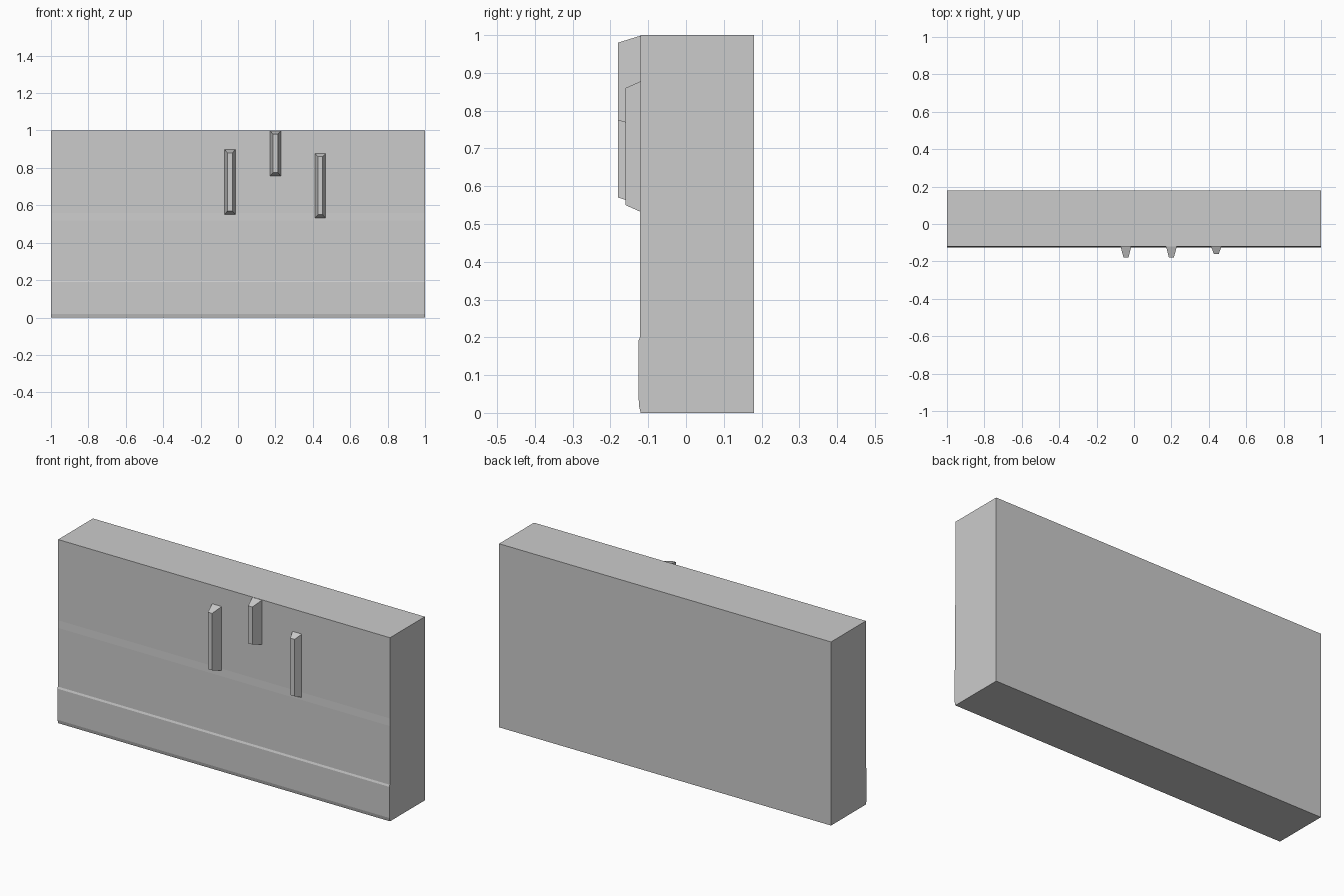
import bpy
import bmesh

cube = bpy.data.objects.get("Cube")
if cube:
    bpy.data.objects.remove(cube, do_unlink=True)

# One plain grey for the whole wall
grey = bpy.data.materials.new("plain grey")
grey.use_nodes = True
color = (0.6, 0.6, 0.6, 1)
grey.diffuse_color = color
grey.node_tree.nodes["Principled BSDF"].inputs["Base Color"].default_value = color


def loft(name, start, end):
    """Solid bridging two matching closed outlines."""
    bm = bmesh.new()
    a = [bm.verts.new(p) for p in start]
    b = [bm.verts.new(p) for p in end]
    bm.faces.new(a)
    bm.faces.new(b)
    for i in range(len(a)):
        j = (i + 1) % len(a)
        bm.faces.new((a[i], a[j], b[j], b[i]))
    bmesh.ops.recalc_face_normals(bm, faces=bm.faces)
    mesh = bpy.data.meshes.new(name)
    bm.to_mesh(mesh)
    bm.free()
    mesh.materials.append(grey)
    obj = bpy.data.objects.new(name, mesh)
    bpy.context.collection.objects.link(obj)
    return obj


# Wall slab with a shallow skirting band along the bottom front
profile = [(0.18, 0), (-0.12, 0), (-0.125, 0.02), (-0.126, 0.19),
           (-0.122, 0.2), (-0.122, 0.52), (-0.12, 0.56), (-0.12, 1), (0.18, 1)]
loft("wall_slab", [(-1, y, z) for y, z in profile], [(1, y, z) for y, z in profile])


def outline(x, half, y, low, high):
    return [(x - half, y, low), (x + half, y, low), (x + half, y, high), (x - half, y, high)]


# Tapered ribs standing out from the wall
def rib(name, x, low, high, front):
    loft(name, outline(x, 0.03, -0.115, low, high),
         outline(x, 0.013, front, low + 0.02, high - 0.02))


rib("left_rib", 0.44, 0.53, 0.88, -0.16)
rib("middle_rib", 0.2, 0.755, 1.0, -0.18)
rib("right_rib", -0.043, 0.55, 0.9, -0.18)
